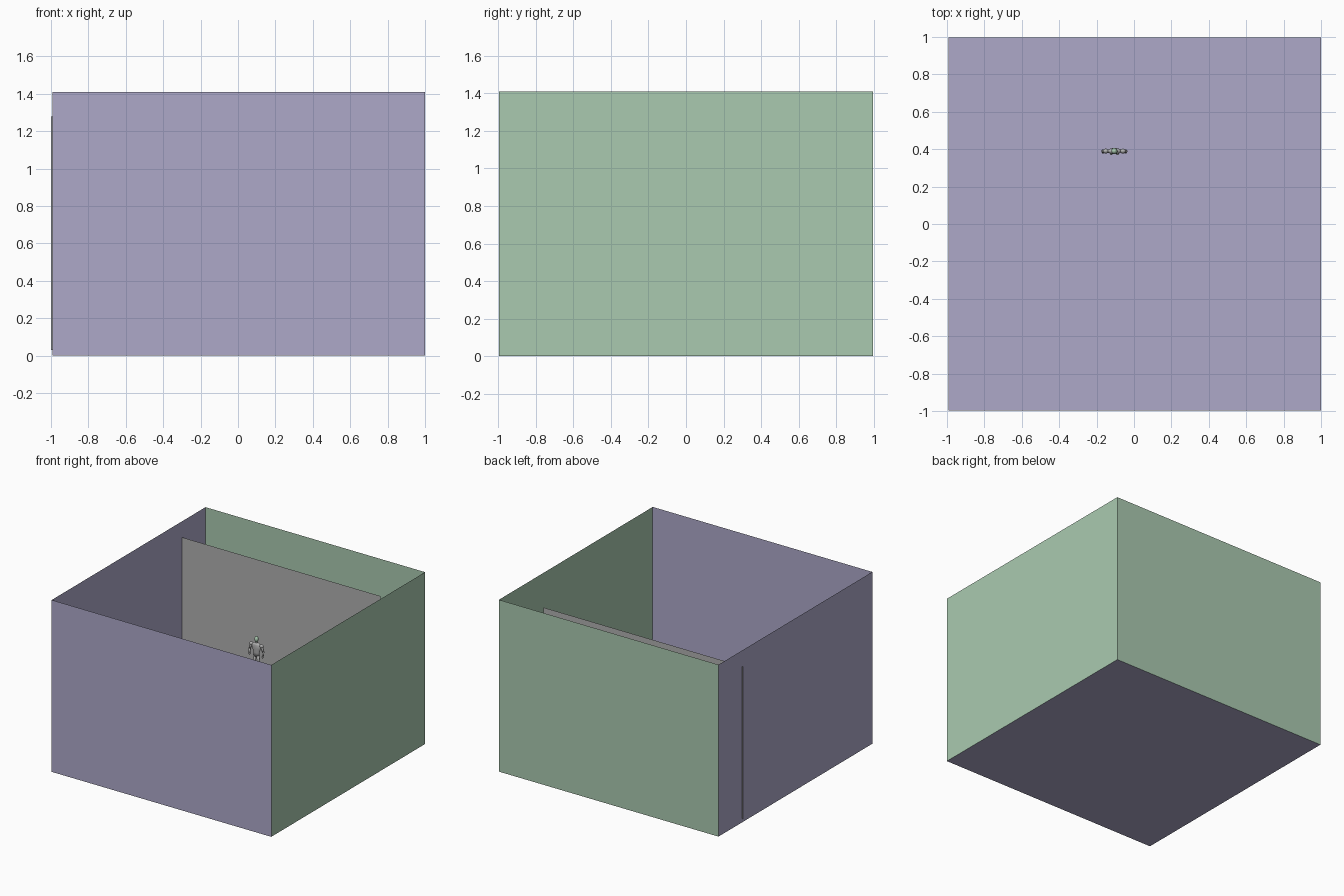
import bpy, bmesh, math
from mathutils import Vector

if "Cube" in bpy.data.objects:
    bpy.data.objects.remove(bpy.data.objects["Cube"])


def material(name, rgb):
    m = bpy.data.materials.new(name)
    m.diffuse_color = (*rgb, 1)
    m.use_nodes = True
    m.node_tree.nodes["Principled BSDF"].inputs["Base Color"].default_value = m.diffuse_color
    return m


LILAC = material("lilac", (0.418, 0.397, 0.584))
GREEN = material("pale green", (0.402, 0.591, 0.434))
GREY = material("grey", (0.44, 0.44, 0.44))


def add_object(name, bm, mats, smooth=False):
    me = bpy.data.meshes.new(name)
    bm.to_mesh(me)
    bm.free()
    ob = bpy.data.objects.new(name, me)
    bpy.context.collection.objects.link(ob)
    for m in mats:
        me.materials.append(m)
    if smooth:
        for p in me.polygons:
            p.use_smooth = True
    return ob


def ellipsoid(name, centre, radii, mat):
    bm = bmesh.new()
    bmesh.ops.create_uvsphere(bm, u_segments=14, v_segments=8, radius=1)
    for v in bm.verts:
        v.co = Vector(centre) + Vector([a * b for a, b in zip(v.co, radii)])
    return add_object(name, bm, [mat], True)


def limb(name, start, end, r1, r2, mat):
    """Tapered round limb between two points."""
    a, b = Vector(start), Vector(end)
    bm = bmesh.new()
    bmesh.ops.create_cone(bm, cap_ends=True, segments=10, radius1=r1, radius2=r2, depth=(b - a).length)
    rot = (b - a).to_track_quat('Z', 'Y')
    for v in bm.verts:
        v.co = (a + b) / 2 + rot @ v.co
    return add_object(name, bm, [mat], True)


# Room: thin open-topped box, right and back walls green
X0, X1, Y0, Y1, H = -0.993, 1.0, -0.997, 0.997, 1.41
bm = bmesh.new()
bmesh.ops.create_cube(bm, size=1)
for v in bm.verts:
    v.co = ((X0 + X1) / 2 + v.co.x * (X1 - X0), (Y0 + Y1) / 2 + v.co.y * (Y1 - Y0), (v.co.z + 0.5) * H)
bm.normal_update()
bmesh.ops.delete(bm, geom=[f for f in bm.faces if f.normal.z > 0.5], context='FACES_ONLY')
for f in bm.faces:
    f.material_index = int(f.normal.x > 0.5 or f.normal.y > 0.5)
add_object("room_shell", bm, [LILAC, GREEN])

# Upright flat screen in front of the back wall
bm = bmesh.new()
bm.faces.new([bm.verts.new((x, 0.69, z)) for x, z in
              ((-1.0, 0.03), (0.81, 0.03), (0.81, 1.28), (-1.0, 1.28))])
add_object("screen", bm, [GREY])

# Small floating figure
CX, CY = -0.105, 0.39
ellipsoid("head", (CX, CY, 0.797), (0.016, 0.017, 0.023), GREEN)
limb("neck", (CX, CY, 0.755), (CX, CY, 0.782), 0.009, 0.009, GREY)

# Torso: stacked elliptical sections (z, half width, half depth)
bm = bmesh.new()
rings = []
for z, w, d in ((0.655, 0.027, 0.013), (0.69, 0.026, 0.013), (0.725, 0.038, 0.016),
                (0.752, 0.043, 0.015), (0.768, 0.02, 0.011)):
    rings.append([bm.verts.new((CX + w * math.cos(i * math.tau / 14),
                                CY + d * math.sin(i * math.tau / 14), z)) for i in range(14)])
for lo, hi in zip(rings, rings[1:]):
    for i in range(14):
        j = (i + 1) % 14
        bm.faces.new((lo[i], lo[j], hi[j], hi[i]))
bm.faces.new(rings[0][::-1])
bm.faces.new(rings[-1])
add_object("torso", bm, [GREY], True)

# Arms and legs on both sides
for side, s in (("left", -1), ("right", 1)):
    shoulder = (CX + s * 0.046, CY, 0.75)
    elbow = (CX + s * 0.061, CY, 0.708)
    hand = (CX + s * 0.06, CY - 0.006, 0.668)
    ellipsoid(side + "_shoulder", shoulder, (0.016, 0.013, 0.015), GREY)
    limb(side + "_upper_arm", shoulder, elbow, 0.011, 0.009, GREY)
    limb(side + "_forearm", elbow, hand, 0.009, 0.007, GREY)
    ellipsoid(side + "_hand", hand, (0.008, 0.008, 0.011), GREY)
    limb(side + "_leg", (CX + s * 0.015, CY, 0.665), (CX + s * 0.017, CY, 0.585), 0.013, 0.008, GREY)
    ellipsoid(side + "_foot", (CX + s * 0.017, CY - 0.006, 0.582), (0.009, 0.016, 0.008), GREY)
